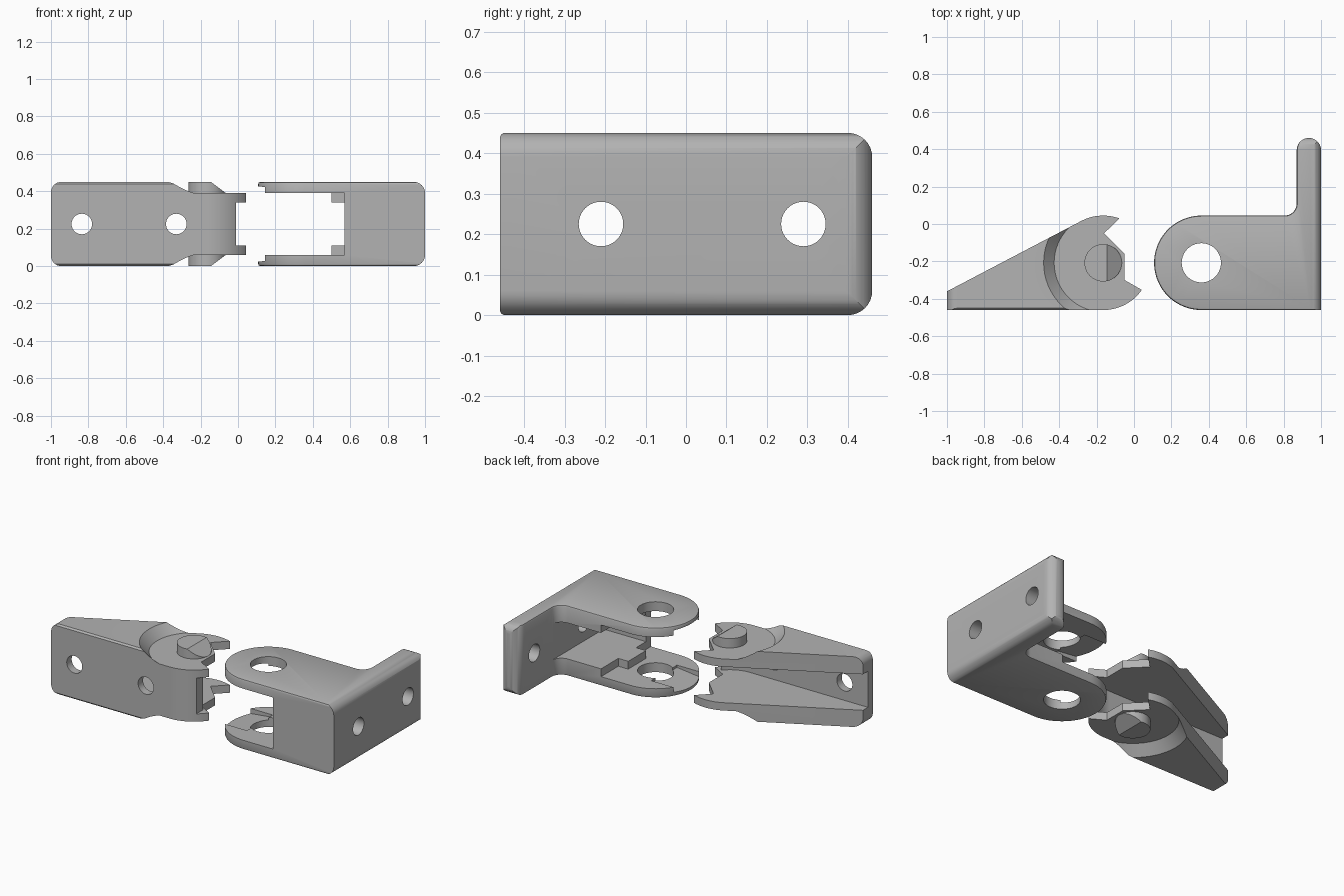
import bpy, bmesh, math
from mathutils import Vector

if "Cube" in bpy.data.objects:
    bpy.data.objects.remove(bpy.data.objects["Cube"])

H = 0.45
STEEL = bpy.data.materials.new("grey_metal")
STEEL.diffuse_color = (0.45, 0.45, 0.45, 1)
STEEL.use_nodes = True
STEEL.node_tree.nodes["Principled BSDF"].inputs["Base Color"].default_value = STEEL.diffuse_color


def arc(cx, cy, r, a0, a1, n=24):
    return [(cx + r * math.cos(math.radians(a0 + (a1 - a0) * i / n)),
             cy + r * math.sin(math.radians(a0 + (a1 - a0) * i / n))) for i in range(n + 1)]


def inset(pts, d):
    # mitred inward offset of a counter-clockwise outline
    out = []
    for i, p in enumerate(pts):
        a, b, c = Vector(pts[i - 1]), Vector(p), Vector(pts[(i + 1) % len(pts)])
        e, f = (b - a).normalized(), (c - b).normalized()
        n1, n2 = Vector((-e.y, e.x)), Vector((-f.y, f.x))
        out.append(tuple(b + (n1 + n2) * d / (1 + n1.dot(n2))))
    return out


def loft(name, layers, axes="xyz", flip=False):
    # stacked outlines (height, points); axes says where the local u, v, w go
    bm = bmesh.new()
    rings = []
    for w, pts in layers:
        ring = []
        for u, v in pts:
            co = Vector((0, 0, 0))
            for ax, val in zip(axes, (u, v, w)):
                setattr(co, ax, val)
            if flip:
                co.z = H - co.z
            ring.append(bm.verts.new(co))
        rings.append(ring)
    n = len(rings[0])
    bm.faces.new(rings[0])
    bm.faces.new(rings[-1])
    for r, s in zip(rings, rings[1:]):
        for i in range(n):
            j = (i + 1) % n
            bm.faces.new((r[i], r[j], s[j], s[i]))
    return finish(name, bm)


def finish(name, bm):
    bmesh.ops.recalc_face_normals(bm, faces=bm.faces)
    me = bpy.data.meshes.new(name)
    bm.to_mesh(me)
    bm.free()
    me.materials.append(STEEL)
    ob = bpy.data.objects.new(name, me)
    bpy.context.collection.objects.link(ob)
    return ob


def cut(ob, lo, hi, pts, axes="xyz", flip=False):
    cut_with(ob, loft("cutter", [(lo, pts), (hi, pts)], axes, flip))


def cut_with(ob, cutter):
    m = ob.modifiers.new("cut", "BOOLEAN")
    m.operation, m.solver, m.object = "DIFFERENCE", "EXACT", cutter
    bpy.context.view_layer.objects.active = ob
    bpy.ops.object.modifier_apply(modifier=m.name)
    bpy.data.objects.remove(cutter)


def circle(cx, cy, r, n=40):
    return arc(cx, cy, r, 0, 360, n)[:-1]


def corner(edge, sign, r):
    # waste piece outside a rounded upper corner
    pts = [(edge - sign * r + sign * r * math.sin(t * math.pi / 16),
            H - r + r * math.cos(t * math.pi / 16)) for t in range(9)]
    far = edge + sign * 0.02
    return pts + [(far, H - r), (far, H + 0.02), (edge - sign * r, H + 0.02)]


def smooth(ob):
    bpy.ops.object.select_all(action="DESELECT")
    ob.select_set(True)
    bpy.context.view_layer.objects.active = ob
    bpy.ops.object.shade_smooth_by_angle(angle=math.radians(30))


CY, R = -0.2075, 0.2525

# L-shaped bracket with rounded nose
BX = 0.36
outline = ([(1, -0.46)] + arc(0.935, 0.395, 0.065, 0, 180)
           + arc(0.805, 0.11, 0.065, 0, -90, 10) + arc(BX, CY, R, 90, 270, 40))
soft, mid = inset(outline, 0.012), inset(outline, 0.0035)
bracket = loft("bracket", [(0, soft), (0.0035, mid), (0.012, outline),
                           (H - 0.012, outline), (H - 0.0035, mid), (H, soft)])
# fork opening with a stop tooth, then the inner pocket
cut(bracket, 0.06, 0.39, [(0, -0.6), (0.57, -0.6), (0.57, -0.31), (0.5, -0.31),
                          (0.5, -0.13), (0.57, -0.13), (0.57, 0.3), (0, 0.3)])
cut(bracket, 0.11, 0.34, [(0.45, -0.41), (0.87, -0.41), (0.87, 0.1), (0.45, 0.1)])
cut(bracket, -0.1, 0.6, circle(BX, CY, 0.105))
for y in (-0.21, 0.29):
    cut(bracket, 0.8, 1.1, circle(y, 0.225, 0.055), "yzx")
for flip in (False, True):
    cut(bracket, -0.6, 0.6, corner(1, 1, 0.06), "xzy", flip)
    cut(bracket, 0.7, 1.1, corner(0.46, 1, 0.06), "yzx", flip)
    # lead-in ramp for the pin
    cut(bracket, CY - 0.13, CY + 0.13,
        [(0.05, 0.35), (0.3, 0.35), (0.3, 0.405), (0.05, 0.433)], "xzy", flip)
smooth(bracket)

# tapered arm with notched round tongue
AX = -0.165
outline = ([(-1, -0.46)] + arc(AX, CY, R, -90, -35)
           + [(-0.05, -0.30), (-0.05, -0.16), (-0.16, -0.05)]
           + arc(AX, CY, R, 70, 117.65) + [(-1, -0.36)])
soft = [(x, max(y, -0.45)) if x < AX + 0.01 else (x, y) for x, y in outline]
arm = loft("arm", [(0, soft), (0.01, outline), (H - 0.01, outline), (H, soft)])
# channel between the two cheeks
cut(arm, 0.11, 0.34, [(-1.1, -0.41)] + arc(AX, CY, 0.2025, -90, -40)
    + [(-0.01, -0.6), (0.2, -0.6), (0.2, 0.2), (-1.1, 0.2)])
for x in (-0.835, -0.33):
    cut(arm, -0.6, -0.3, circle(x, 0.225, 0.055), "xzy")
for flip in (False, True):
    # conical clearance around the tongue
    cut_with(arm, loft("cutter", [(0.39, circle(AX, CY, 0.262, 64)),
                                  (0.47, circle(AX, CY, 0.337, 64))], flip=flip))
    cut(arm, -0.6, 0.1, corner(-1, -1, 0.055), "xzy", flip)
smooth(arm)

# pivot pins with one sloped half
for name, flip in (("upper_pin", False), ("lower_pin", True)):
    pts = circle(AX, CY, 0.1)
    pin = loft(name, [(0.36, pts), (H, pts)])
    bm = bmesh.new()
    bm.from_mesh(pin.data)
    res = bmesh.ops.bisect_plane(bm, geom=bm.verts[:] + bm.edges[:] + bm.faces[:],
                                 plane_co=(-0.145, 0, H), plane_no=(0.06, 0, 0.08),
                                 clear_outer=True)
    bmesh.ops.holes_fill(bm, edges=[e for e in bm.edges if e.is_boundary], sides=0)
    if flip:
        for v in bm.verts:
            v.co.z = H - v.co.z
    bmesh.ops.recalc_face_normals(bm, faces=bm.faces)
    bm.to_mesh(pin.data)
    bm.free()
    smooth(pin)
